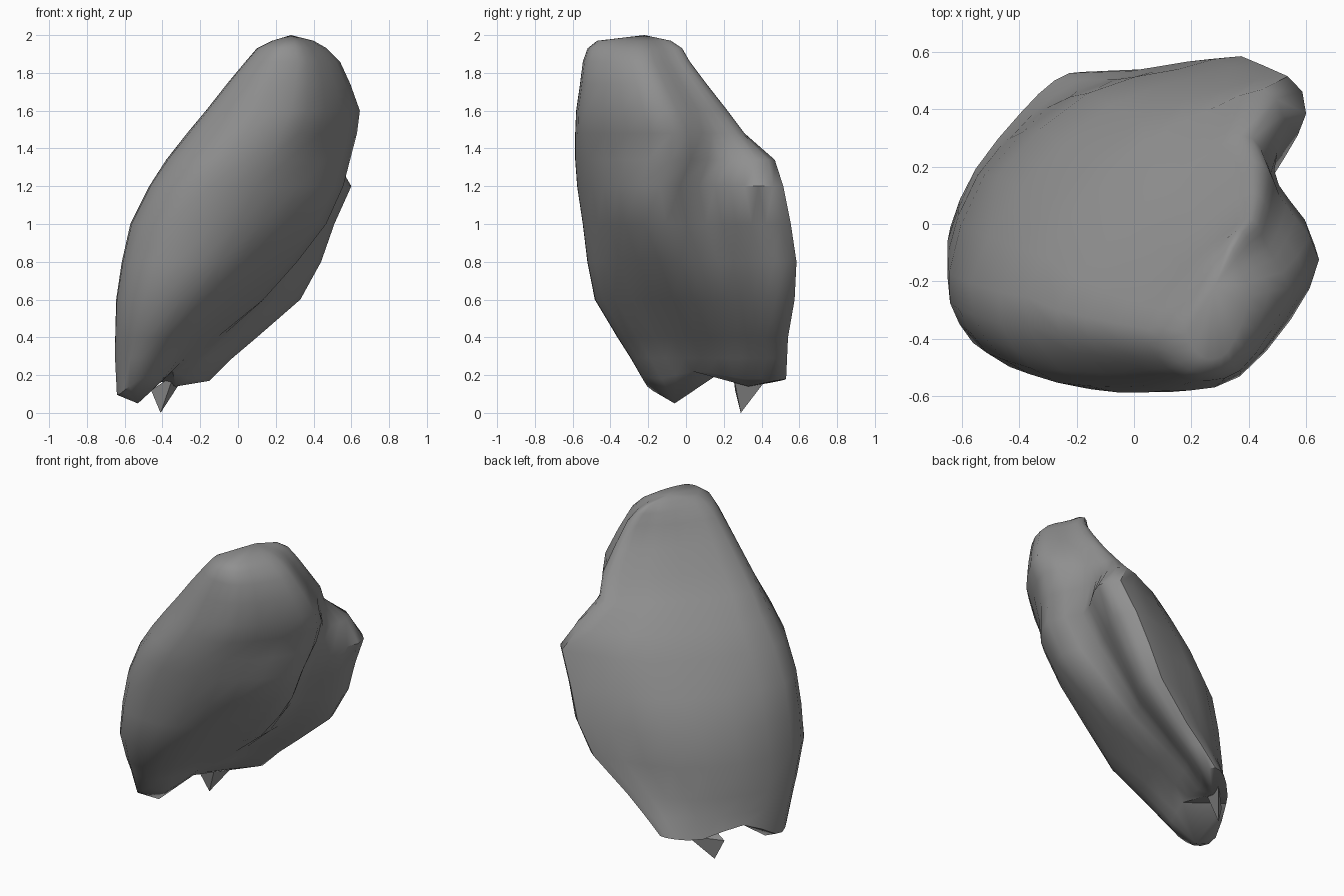
import bpy, bmesh

if "Cube" in bpy.data.objects:
    bpy.data.objects.remove(bpy.data.objects["Cube"])

# Cross-sections in unit-box coordinates, same point order: left, front, right, crease, back lobe
LOW = [(0, .28), (.03, .12), (.13, .02), (.31, 0), (.49, .12), (.6, .34), (.7, .55),
       (.77, .7), (.93, .82), (1, .92), (.93, 1), (.74, .96), (.5, .81), (.18, .55)]
MID = [(0, .31), (.05, .13), (.19, .02), (.42, 0), (.64, .07), (.83, .2), (.96, .4),
       (.86, .59), (.93, .74), (1, .88), (.94, 1), (.73, .96), (.46, .86), (.17, .6)]
TOP = [(0, .32), (.07, .15), (.25, .02), (.45, 0), (.66, .06), (.88, .31), (1, .57),
       (.9, .75), (.83, .85), (.79, .95), (.71, 1), (.55, .9), (.38, .78), (.18, .57)]
# Extents at each height: z, x min, x max, y min, y max
LEVELS = [(.18, -.64, -.15, -.22, .53), (.29, -.65, -.03, -.29, .535), (.4, -.65, .1, -.36, .54),
          (.6, -.645, .33, -.48, .575), (.8, -.615, .44, -.52, .585), (1, -.57, .51, -.545, .555),
          (1.2, -.47, .6, -.575, .515), (1.34, -.38, .615, -.585, .47), (1.48, -.27, .63, -.585, .31),
          (1.6, -.17, .645, -.58, .22), (1.74, -.06, .595, -.56, .11), (1.86, .04, .54, -.545, .02),
          (1.93, .1, .47, -.52, -.02), (1.97, .18, .4, -.47, -.08)]
# Ragged heights of the lowest ring
RIM = [.11, .1, .14, .19, .18, .22, .2, .18, .18, .17, .18, .17, .16, .22]


def mix(a, b, t):
    t = max(0, min(1, t))
    return [(p[0] + (q[0] - p[0]) * t, p[1] + (q[1] - p[1]) * t) for p, q in zip(a, b)]


def section(z):
    return mix(LOW, MID, (z - .35) / .65) if z < 1 else mix(MID, TOP, (z - 1.22) / .26)


def refine(points):
    # double the ring with smooth in-between points
    n, out = len(points), []
    for i in range(n):
        p = [points[(i + k) % n] for k in (-1, 0, 1, 2)]
        out.append(p[1])
        out.append(tuple((9 * (b + c) - a - d) / 16 for a, b, c, d in zip(*p)))
    return out


bm = bmesh.new()
rings = []
for i, (z, x0, x1, y0, y1) in enumerate(LEVELS):
    # swelling of the domed back
    swell = .05 * max(0, 1 - ((z - .65) / .4) ** 2)
    ring = []
    for k, (u, v) in enumerate(section(z)):
        s = swell if k in (12, 13) else 0
        ring.append((x0 + u * (x1 - x0) - s, y0 + v * (y1 - y0) + s, RIM[k] if i == 0 else z))
    rings.append([bm.verts.new(p) for p in refine(ring)])
n = len(rings[0])

# Body skin
for a, b in zip(rings, rings[1:]):
    for i in range(n):
        j = (i + 1) % n
        bm.faces.new((a[i], a[j], b[j], b[i]))

# Rounded crown
crown = bm.verts.new((.28, -.22, 2))
for i in range(n):
    bm.faces.new((rings[-1][i], rings[-1][(i + 1) % n], crown))

# Two feet with a notch between them
rim = rings[0]
front_foot = bm.verts.new((-.53, -.06, .05))
back_foot = bm.verts.new((-.33, .33, .14))
for i in range(n):
    tip = back_foot if 10 <= i < 26 else front_foot
    bm.faces.new((rim[(i + 1) % n], rim[i], tip))
bm.faces.new((rim[26], rim[10], front_foot))
bm.faces.new((rim[10], rim[26], back_foot))

# Small splinter under the back foot
a, b, c, d = [bm.verts.new(p) for p in
              [(-.46, .26, .12), (-.3, .42, .17), (-.34, .25, .2), (-.41, .29, 0)]]
for f in ((a, b, c), (a, d, b), (b, d, c), (c, d, a)):
    bm.faces.new(f)

bmesh.ops.recalc_face_normals(bm, faces=bm.faces)
mesh = bpy.data.meshes.new("rock")
bm.to_mesh(mesh)
bm.free()
rock = bpy.data.objects.new("rock", mesh)
bpy.context.collection.objects.link(rock)

# Dark grey stone
stone = bpy.data.materials.new("stone")
stone.diffuse_color = (.28, .28, .28, 1)
stone.use_nodes = True
stone.node_tree.nodes["Principled BSDF"].inputs["Base Color"].default_value = stone.diffuse_color
mesh.materials.append(stone)

bpy.context.view_layer.objects.active = rock
rock.select_set(True)
bpy.ops.object.shade_smooth_by_angle(angle=0.8)
